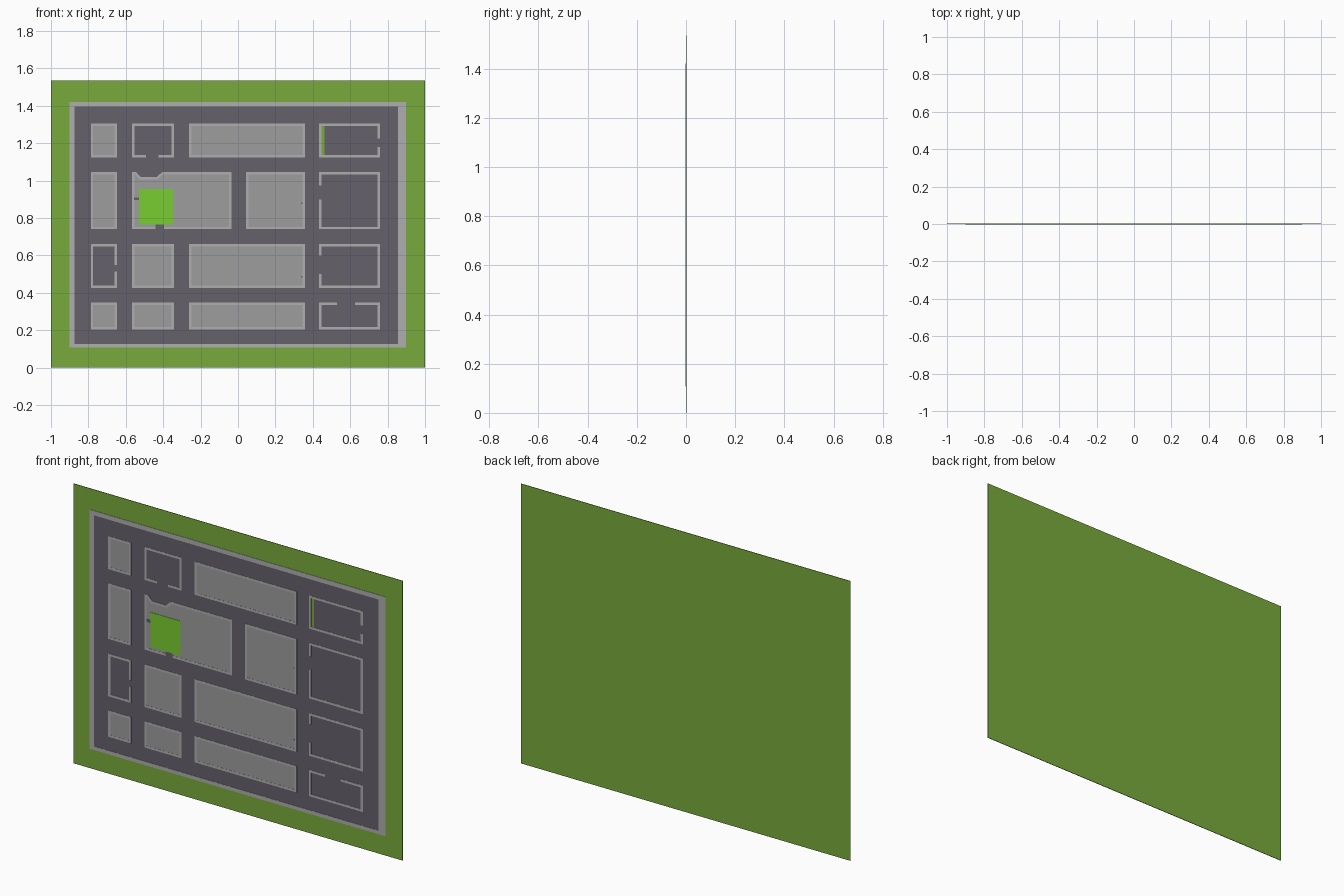
import bpy, bmesh
from mathutils import Vector

if "Cube" in bpy.data.objects:
    bpy.data.objects.remove(bpy.data.objects["Cube"])


def material(name, r, g, b):
    m = bpy.data.materials.new(name)
    m.diffuse_color = (r, g, b, 1)
    m.use_nodes = True
    m.node_tree.nodes["Principled BSDF"].inputs["Base Color"].default_value = m.diffuse_color
    return m


GRASS = material("grass", 0.19, 0.41, 0.045)
ROAD = material("asphalt", 0.13, 0.12, 0.145)
CURB = material("curb", 0.43, 0.43, 0.43)
PAVE = material("paving", 0.34, 0.34, 0.34)
PARK = material("lawn", 0.19, 0.61, 0.03)
# front depth of each layer
Y_ROAD, Y_PAVE, Y_CURB, Y_PARK = -0.0006, -0.0012, -0.0019, -0.003


def slab(name, faces, front, mat, back=0.0):
    """Extrude flat (x, z) polygons from front to back; shared points are welded."""
    bm = bmesh.new()
    for poly in faces:
        bm.faces.new([bm.verts.new((x, front, z)) for x, z in poly])
    bmesh.ops.remove_doubles(bm, verts=bm.verts[:], dist=1e-5)
    made = bmesh.ops.extrude_face_region(bm, geom=bm.faces[:], use_keep_orig=True)
    for v in made["geom"]:
        if isinstance(v, bmesh.types.BMVert):
            v.co.y = back
    bmesh.ops.recalc_face_normals(bm, faces=bm.faces[:])
    me = bpy.data.meshes.new(name)
    bm.to_mesh(me)
    bm.free()
    me.materials.append(mat)
    ob = bpy.data.objects.new(name, me)
    bpy.context.collection.objects.link(ob)
    return ob


def rect(x0, x1, z0, z1):
    return [(x0, z0), (x1, z0), (x1, z1), (x0, z1)]


def curb(name, path, closed=True, w=0.013):
    """Mitred strip running inside a counter-clockwise outline."""
    p = [Vector(q) for q in path]
    n = len(p)
    inner = []
    for i in range(n):
        a = (p[i] - p[i - 1]).normalized() if closed or i > 0 else None
        b = (p[(i + 1) % n] - p[i]).normalized() if closed or i < n - 1 else None
        a, b = a or b, b or a
        na, nb = Vector((-a.y, a.x)), Vector((-b.y, b.x))
        inner.append(p[i] + (na + nb) * (w / (1 + na.dot(nb))))
    quads = [(p[i], p[(i + 1) % n], inner[(i + 1) % n], inner[i])
             for i in range(n if closed else n - 1)]
    slab(name, quads, Y_CURB, CURB)


def block(name, col, row, gap=None):
    """Paved block, or an open lot with a gap (side, start, end) in its curb."""
    (x0, x1), (z0, z1) = col, row
    c = rect(x0, x1, z0, z1)
    if gap is None:
        slab(name + "_paving", [rect(x0 + .006, x1 - .006, z0 + .006, z1 - .006)], Y_PAVE, PAVE)
        curb(name + "_curb", c)
        return
    side, a, b = gap
    k = "bottom right top left".split().index(side)
    lo, hi = min(a, b), max(a, b)
    first, last = {"bottom": ((hi, z0), (lo, z0)), "right": ((x1, hi), (x1, lo)),
                   "top": ((lo, z1), (hi, z1)), "left": ((x0, lo), (x0, hi))}[side]
    corners = [c[(k + 1 + i) % 4] for i in range(4)]
    curb(name + "_curb", [first] + corners + [last], closed=False)


# grass base, road field and outer sidewalk
slab("grass_base", [rect(-1, 1, 0, 1.535)], 0.0, GRASS, back=0.003)
slab("road_field", [rect(-0.88, 0.87, 0.115, 1.405)], Y_ROAD, ROAD)
o, i = rect(-0.9, 0.897, 0.107, 1.42), rect(-0.873, 0.855, 0.127, 1.395)
slab("outer_sidewalk", [(o[k], o[(k + 1) % 4], i[(k + 1) % 4], i[k]) for k in range(4)],
     Y_CURB, CURB)

# city blocks on a column / row layout
C1, C2, C3, C4 = (-.787, -.647), (-.567, -.342), (-.262, .358), (.433, .759)
R1, R2, R3, R4 = (1.123, 1.305), (.74, 1.046), (.425, .66), (.203, .348)
for num, spec in enumerate([
    (C1, R1), (C2, R1, ("bottom", -.492, -.425)), (C3, R1), (C4, R1, ("right", 1.18, 1.225)),
    (C1, R2), ((.043, .358), R2), (C4, R2, ("left", .9, .973)),
    (C1, R3, ("right", .513, .55)), (C2, R3), (C3, R3), (C4, R3, ("left", .5, .6)),
    (C1, R4), (C2, R4), (C3, R4), (C4, R4, ("top", .529, .625)),
]):
    block(f"block_{num + 1}", *spec)

# plaza block with a lay-by at the top and an entry at the bottom
top = [(-.035, 1.046), (-.405, 1.046), (-.437, 1.018), (-.52, 1.018), (-.545, 1.046), (-.567, 1.046)]
slab("plaza_paving", [[(-.396, .744), (-.04, .744)] + [(-.04, 1.04)] +
     [(-.41, 1.04), (-.437, 1.012), (-.52, 1.012), (-.548, 1.04), (-.561, 1.04),
      (-.561, .911), (-.53, .911), (-.53, .895), (-.561, .895),
      (-.561, .744), (-.44, .744), (-.44, .77), (-.396, .77)]], Y_PAVE, PAVE)
curb("plaza_curb", [(-.396, .74), (-.035, .74)] + top + [(-.567, .74), (-.44, .74)], closed=False)
slab("plaza_side_path", [rect(-.555, -.53, .895, .911)], Y_CURB - .0003, ROAD)
slab("plaza_lawn", [rect(-.53, -.348, .765, .955)], Y_PARK, PARK)

# grass strip in the top right lot and two small drain covers
slab("grass_strip", [rect(.446, .463, 1.136, 1.292)], Y_PAVE, GRASS)
for z in (.88, .487):
    slab("drain_cover", [rect(.338, .346, z - .004, z + .004)], Y_CURB, ROAD)
